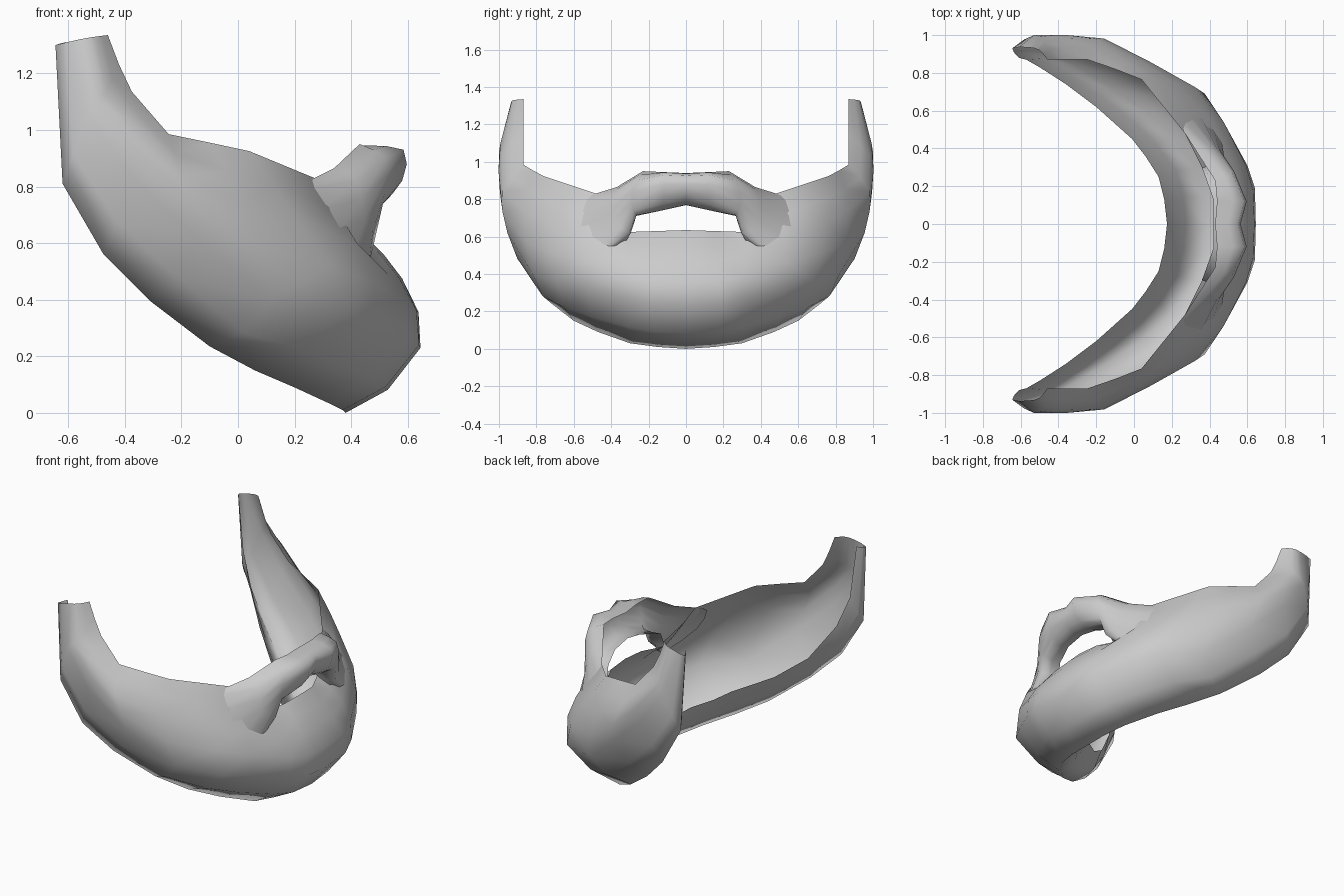
import bpy, bmesh
from mathutils import Vector


def smooth_line(pts, steps):
    """Catmull-Rom line through pts."""
    p = [2 * pts[0] - pts[1]] + pts + [2 * pts[-1] - pts[-2]]
    out = []
    for i in range(1, len(p) - 2):
        for s in range(steps):
            t = s / steps
            a, b, c, d = p[i - 1:i + 3]
            out.append(0.5 * (2 * b + (c - a) * t + (2 * a - 5 * b + 4 * c - d) * t * t
                              + (3 * b - a - 3 * c + d) * t ** 3))
    return out + [pts[-1]]


def loft(name, rails, across=2):
    """Skin half a shell over rails running from the centre outwards, then mirror it."""
    columns = [smooth_line([Vector(p) for p in col], across) for col in zip(*rails)]
    bm = bmesh.new()
    grid = [[bm.verts.new(p) for p in col] for col in columns]
    for a, b in zip(grid, grid[1:]):
        for j in range(len(a) - 1):
            bm.faces.new((a[j], a[j + 1], b[j + 1], b[j]))
    mesh = bpy.data.meshes.new(name)
    bm.to_mesh(mesh)
    bm.free()
    for f in mesh.polygons:
        f.use_smooth = True
    obj = bpy.data.objects.new(name, mesh)
    bpy.context.collection.objects.link(obj)
    mod = obj.modifiers.new("mirror", 'MIRROR')
    mod.use_axis = (False, True, False)
    mod.merge_threshold = 0.002
    return obj


# Beard rails: chin centre -> mouth corner -> cheek -> sideburn tip
top_edge = [(.44, 0, .635), (.43, .15, .63), (.36, .30, .625), (.27, .48, .83), (.04, .765, .925),
            (-.10, .82, .955), (-.245, .87, .985), (-.375, .87, 1.135), (-.42, .87, 1.23), (-.46, .87, 1.335)]
cheek = [(.58, 0, .475), (.57, .16, .475), (.53, .31, .49), (.42, .53, .60), (.21, .75, .68),
         (.02, .87, .74), (-.20, .98, .84), (-.38, .985, 1.03), (-.47, .965, 1.13), (-.50, .92, 1.33)]
jaw = [(.645, 0, .23), (.64, .19, .24), (.60, .31, .27), (.48, .53, .32), (.375, .69, .36),
       (.12, .82, .40), (-.14, .955, .62), (-.38, .995, .84), (-.53, 1.0, 1.05), (-.56, .935, 1.32)]
underside = [(.38, 0, 0), (.37, .15, .01), (.33, .30, .03), (.20, .47, .09), (.06, .60, .15),
             (-.10, .71, .235), (-.31, .84, .395), (-.475, .92, .56), (-.62, .94, .81), (-.645, .93, 1.30)]
neck_edge = [(.175, 0, .29), (.16, .13, .295), (.13, .25, .31), (.06, .36, .33), (-.01, .45, .37),
             (-.20, .62, .45), (-.36, .74, .57), (-.50, .83, .78), (-.57, .87, .97), (-.61, .88, 1.31)]
loft("beard", [top_edge, cheek, jaw, underside, neck_edge])

# Moustache rails: lip centre -> cheek, arching over the mouth opening
back_top = [(.43, 0, .94), (.44, .12, .945), (.43, .23, .95), (.34, .37, .865), (.27, .48, .83)]
front_top = [(.55, 0, .925), (.585, .12, .93), (.52, .27, .90), (.42, .39, .82), (.24, .56, .79)]
front_low = [(.555, 0, .83), (.58, .12, .82), (.52, .29, .78), (.45, .40, .69), (.34, .60, .63)]
bottom = [(.49, 0, .77), (.50, .13, .74), (.49, .265, .715), (.485, .305, .62), (.46, .47, .51)]
back_low = [(.42, 0, .775), (.42, .13, .75), (.37, .27, .715), (.36, .295, .63), (.44, .33, .56)]
loft("moustache", [back_top, front_top, front_low, bottom, back_low])
